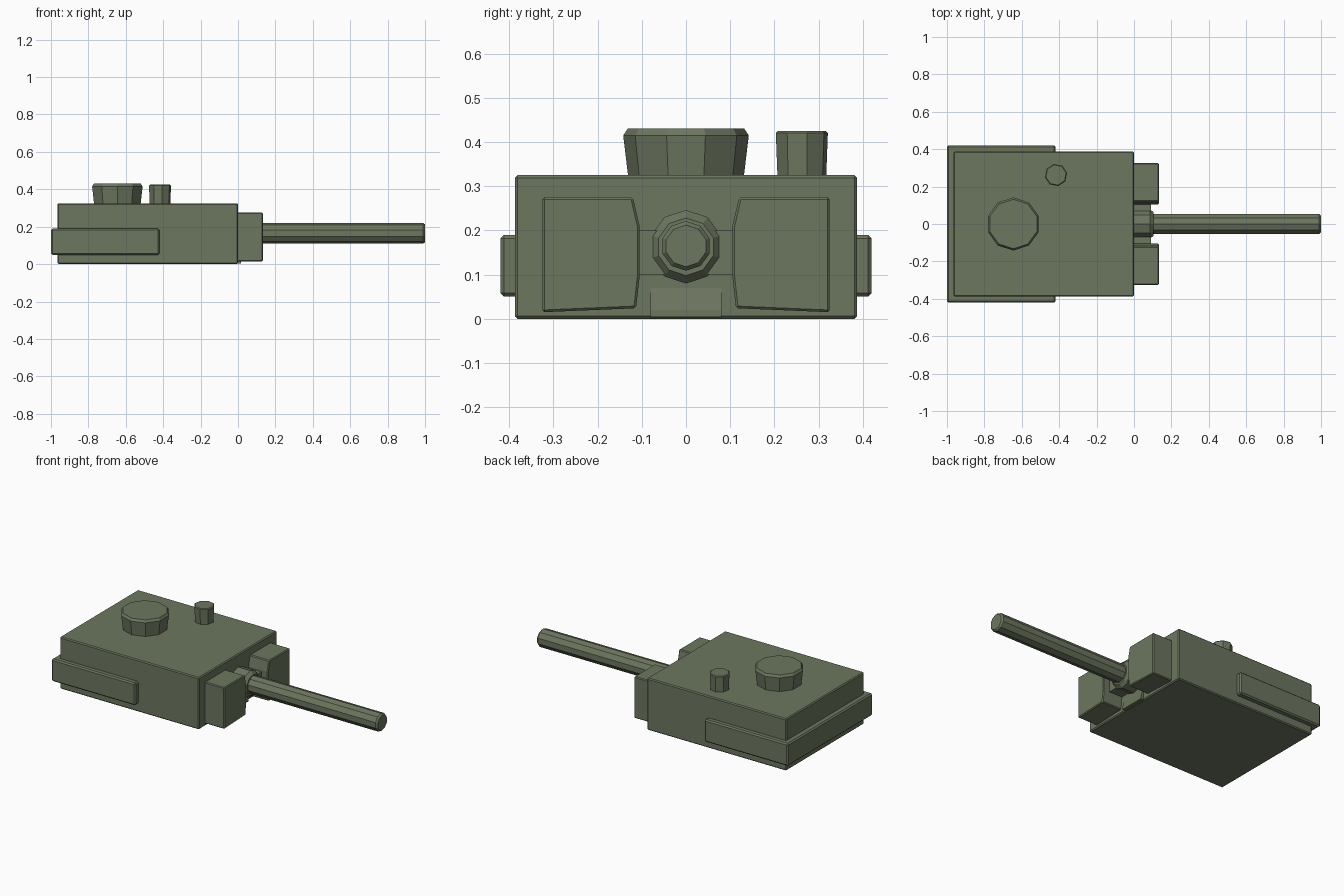
import bpy, bmesh, math
from mathutils import Matrix, Vector

if "Cube" in bpy.data.objects:
    bpy.data.objects.remove(bpy.data.objects["Cube"])

olive = bpy.data.materials.new("olive_paint")
olive.diffuse_color = (0.15, 0.18, 0.115, 1)
olive.use_nodes = True
olive.node_tree.nodes["Principled BSDF"].inputs["Base Color"].default_value = olive.diffuse_color


def finish(name, bm, bevel=0.0):
    bmesh.ops.recalc_face_normals(bm, faces=bm.faces)
    mesh = bpy.data.meshes.new(name)
    bm.to_mesh(mesh)
    bm.free()
    mesh.materials.append(olive)
    ob = bpy.data.objects.new(name, mesh)
    bpy.context.collection.objects.link(ob)
    if bevel:
        mod = ob.modifiers.new("edge_chamfer", 'BEVEL')
        mod.width = bevel
        mod.segments = 1
        mod.limit_method = 'ANGLE'
    return ob


def prism(name, points, direction, bevel=0.0):
    """Extrude a closed outline along a direction."""
    bm = bmesh.new()
    face = bm.faces.new([bm.verts.new(p) for p in points])
    ext = bmesh.ops.extrude_face_region(bm, geom=[face])
    moved = [g for g in ext["geom"] if isinstance(g, bmesh.types.BMVert)]
    bmesh.ops.translate(bm, verts=moved, vec=Vector(direction))
    return finish(name, bm, bevel)


def box(name, x, y, z, bevel=0.0):
    pts = [(x[0], y[0], z[0]), (x[1], y[0], z[0]),
           (x[1], y[1], z[0]), (x[0], y[1], z[0])]
    return prism(name, pts, (0, 0, z[1] - z[0]), bevel)


def lathe(name, rings, sides, centre, axis='Z', phase=0.0):
    """Faceted round part from (radius, height) rings."""
    bm = bmesh.new()
    loops = []
    for r, h in rings:
        loop = []
        for i in range(sides):
            a = phase + math.tau * i / sides
            u, v = r * math.cos(a), r * math.sin(a)
            p = (u, v, h) if axis == 'Z' else (h, u, v)
            loop.append(bm.verts.new(p))
        loops.append(loop)
    for a, b in zip(loops, loops[1:]):
        for i in range(sides):
            j = (i + 1) % sides
            bm.faces.new((a[i], a[j], b[j], b[i]))
    bm.faces.new(loops[0])
    bm.faces.new(loops[-1])
    bmesh.ops.transform(bm, matrix=Matrix.Translation(centre), verts=bm.verts)
    return finish(name, bm)


# Main turret shell
box("turret_body", (-0.965, 0.0), (-0.387, 0.387), (0.0, 0.325), 0.006)

# Stowage rail wrapping the sides and back
rail = [(-0.42, -0.42), (-0.42, -0.37), (-0.95, -0.37), (-0.95, 0.37),
        (-0.42, 0.37), (-0.42, 0.42), (-1.0, 0.42), (-1.0, -0.42)]
prism("stowage_rail", [(x, y, 0.05) for x, y in rail], (0, 0, 0.14), 0.008)

# Mantlet cheeks, one either side of the gun
cheek = [(0.325, 0.015), (0.325, 0.275), (0.12, 0.275), (0.105, 0.21),
         (0.105, 0.095), (0.113, 0.024)]
for side, label in ((-1, "right"), (1, "left")):
    prism("mantlet_cheek_" + label, [(-0.01, side * y, z) for y, z in cheek],
          (0.143, 0, 0), 0.005)

# Crossbar between the cheeks, and small lip under the gun
box("mantlet_crossbar", (-0.01, 0.09), (-0.11, 0.11), (0.10, 0.20))
lip = [(-0.01, 0.002), (0.016, 0.004), (0.016, 0.02), (0.0, 0.07), (-0.01, 0.07)]
prism("lower_lip", [(x, -0.08, z) for x, z in lip], (0, 0.16, 0))

# Gun collar and barrel
lathe("gun_collar", [(0.083, -0.01), (0.083, 0.085), (0.065, 0.105)],
      10, (0, 0, 0.163), 'X', math.pi / 2)
lathe("gun_barrel", [(0.05, 0.0), (0.056, 0.12), (0.056, 0.99), (0.047, 1.0)],
      10, (0, 0, 0.165), 'X', math.pi / 2)

# Commander hatch and periscope on the roof
lathe("commander_hatch", [(0.13, 0.315), (0.142, 0.415), (0.132, 0.43)],
      10, (-0.645, 0, 0), 'Z', math.pi / 2)
lathe("periscope", [(0.056, 0.315), (0.06, 0.42), (0.055, 0.425)],
      8, (-0.417, 0.262, 0), 'Z', 0.2)
